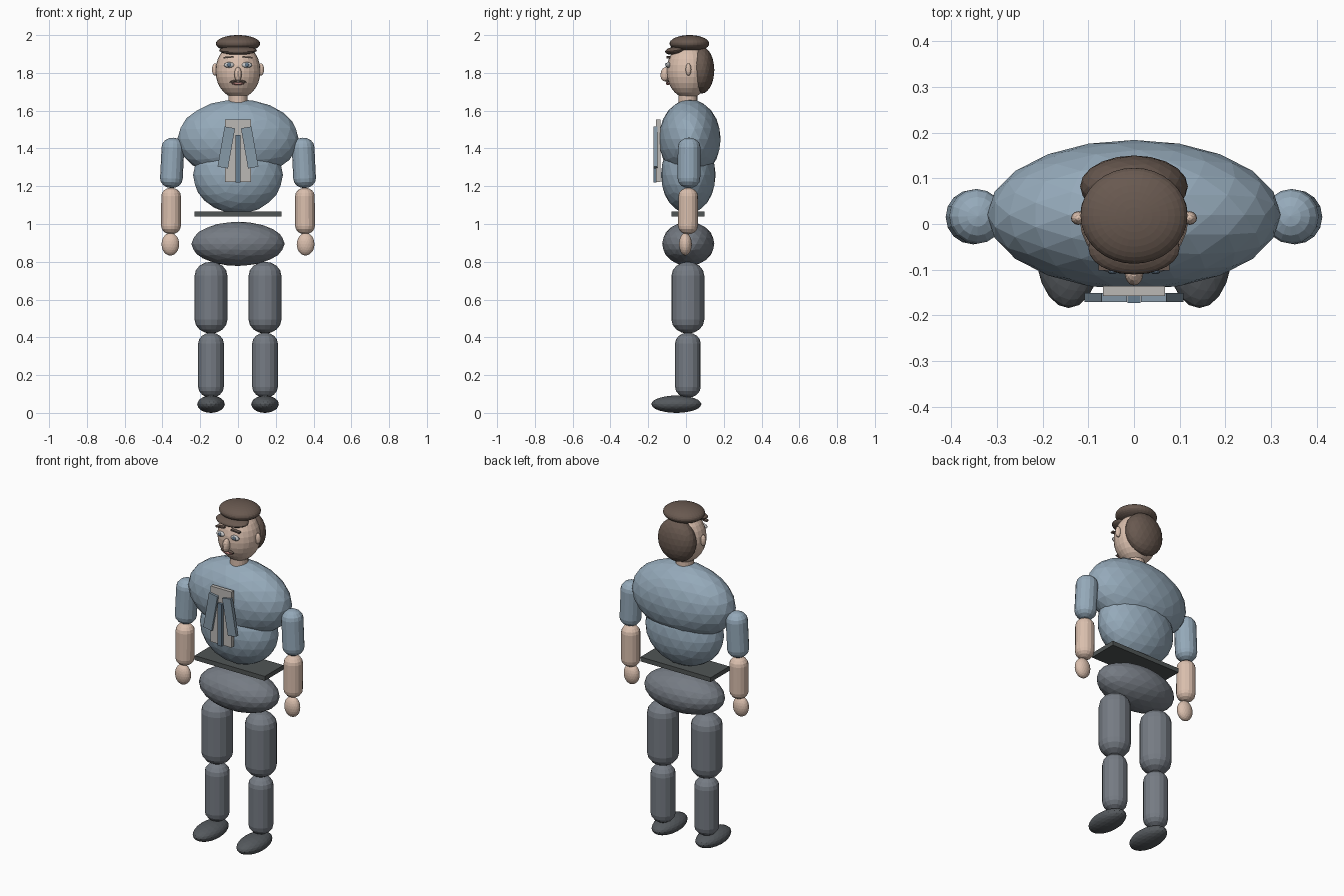
import bpy, bmesh, math
from mathutils import Matrix, Vector

if "Cube" in bpy.data.objects:
    bpy.data.objects.remove(bpy.data.objects["Cube"])


def mat(name, r, g, b):
    m = bpy.data.materials.new(name)
    m.diffuse_color = (r, g, b, 1)
    m.use_nodes = True
    m.node_tree.nodes["Principled BSDF"].inputs["Base Color"].default_value = m.diffuse_color
    return m


SHIRT = mat("shirt_blue", 0.30, 0.40, 0.49)
LAPEL = mat("lapel_blue", 0.24, 0.32, 0.39)
TIE = mat("tie_blue", 0.14, 0.21, 0.28)
CREAM = mat("undershirt_grey", 0.50, 0.48, 0.46)
SKIN = mat("skin", 0.70, 0.52, 0.42)
PANTS = mat("trouser_grey", 0.18, 0.20, 0.23)
SHOE = mat("shoe_dark", 0.09, 0.10, 0.11)
BELT = mat("belt_dark", 0.08, 0.09, 0.09)
HAIR = mat("hair_brown", 0.14, 0.10, 0.08)
WHITE = mat("eye_white", 0.75, 0.75, 0.75)
IRIS = mat("iris", 0.12, 0.18, 0.25)
LIP = mat("lip", 0.48, 0.22, 0.20)


def finish(bm, name, m, smooth=False):
    bmesh.ops.recalc_face_normals(bm, faces=bm.faces)
    me = bpy.data.meshes.new(name)
    bm.to_mesh(me)
    bm.free()
    for p in me.polygons:
        p.use_smooth = smooth
    me.materials.append(m)
    ob = bpy.data.objects.new(name, me)
    bpy.context.collection.objects.link(ob)
    return ob


def place(loc, size, axis='Y', deg=0):
    return (Matrix.Translation(loc) @ Matrix.Rotation(math.radians(deg), 4, axis)
            @ Matrix.Diagonal((*size, 1)))


def blob(name, loc, rad, m, sub=3):
    """Faceted ellipsoid."""
    bm = bmesh.new()
    bmesh.ops.create_icosphere(bm, subdivisions=sub, radius=1, matrix=place(loc, rad))
    return finish(bm, name, m)


def ball(name, loc, rad, m, seg=24, axis='X', deg=0, smooth=False):
    """Finer ellipsoid with latitude rings."""
    bm = bmesh.new()
    bmesh.ops.create_uvsphere(bm, u_segments=seg, v_segments=seg // 2 + 2, radius=1,
                              matrix=place(loc, rad, axis, deg))
    return finish(bm, name, m, smooth)


def box(name, loc, size, m, deg=0):
    bm = bmesh.new()
    bmesh.ops.create_cube(bm, size=1, matrix=place(loc, size, 'Y', deg))
    return finish(bm, name, m)


def capsule(name, a, b, r, m, sides=16, rings=4):
    """Round-ended limb whose tips touch a and b."""
    a, b = Vector(a), Vector(b)
    length, cap = (b - a).length, r * 0.85
    arc = [(r * math.sin(i * math.pi / 2 / rings), cap * (1 - math.cos(i * math.pi / 2 / rings)))
           for i in range(rings + 1)]
    prof = arc + [(x, length - h) for x, h in reversed(arc)]
    bm = bmesh.new()
    vs = [bm.verts.new((x, 0, h)) for x, h in prof]
    es = [bm.edges.new(p) for p in zip(vs, vs[1:])]
    bmesh.ops.spin(bm, geom=vs + es, axis=(0, 0, 1), cent=(0, 0, 0),
                   angle=2 * math.pi, steps=sides)
    bmesh.ops.remove_doubles(bm, verts=bm.verts, dist=1e-4)
    q = Vector((0, 0, 1)).rotation_difference(b - a)
    bm.transform(Matrix.Translation(a) @ q.to_matrix().to_4x4())
    return finish(bm, name, m)


# Torso
blob("chest", (0, 0.02, 1.45), (0.321, 0.164, 0.21), SHIRT)
blob("belly", (0, 0.012, 1.26), (0.238, 0.145, 0.205), SHIRT)
box("belt", (0, 0.01, 1.052), (0.46, 0.175, 0.026), BELT)
blob("hips", (0, 0.012, 0.895), (0.247, 0.138, 0.117), PANTS)

# Shirt front, tie and lapels
box("shirt_front", (0, -0.147, 1.387), (0.136, 0.022, 0.33), CREAM)
box("tie", (0, -0.164, 1.345), (0.028, 0.018, 0.25), TIE)

# Arms, legs and lapels on both sides
for s, side in ((-1, "left"), (1, "right")):
    box(f"lapel_{side}", (s * 0.062, -0.161, 1.405), (0.056, 0.02, 0.216), LAPEL, -s * 10)
    capsule(f"upper_arm_{side}", (s * 0.355, 0.015, 1.19), (s * 0.342, 0.017, 1.457), 0.06, SHIRT)
    capsule(f"forearm_{side}", (s * 0.355, 0.01, 0.945), (s * 0.354, 0.012, 1.192), 0.052, SKIN)
    blob(f"hand_{side}", (s * 0.358, -0.003, 0.893), (0.047, 0.034, 0.06), SKIN)
    capsule(f"thigh_{side}", (s * 0.143, 0.01, 0.42), (s * 0.143, 0.01, 0.80), 0.087, PANTS)
    capsule(f"shin_{side}", (s * 0.143, 0.01, 0.08), (s * 0.143, 0.01, 0.425), 0.068, PANTS)
    blob(f"shoe_{side}", (s * 0.143, -0.051, 0.046), (0.073, 0.133, 0.046), SHOE)
    # Face details
    ball(f"ear_{side}", (s * 0.122, 0.013, 1.818), (0.016, 0.015, 0.033), SKIN, 12)
    ball(f"eye_{side}", (s * 0.047, -0.094, 1.842), (0.027, 0.012, 0.015), WHITE, 16)
    ball(f"iris_{side}", (s * 0.047, -0.104, 1.842), (0.011, 0.006, 0.011), IRIS, 12)
    box(f"eyebrow_{side}", (s * 0.05, -0.092, 1.883), (0.055, 0.02, 0.008), HAIR, s * 5)
    ball(f"moustache_{side}", (s * 0.021, -0.1, 1.756), (0.024, 0.009, 0.006), HAIR, 12, 'Y', s * 12)

# Head
capsule("neck", (0, 0.01, 1.60), (0, 0.01, 1.74), 0.05, SKIN, 20)
ball("head", (0, 0.012, 1.81), (0.119, 0.115, 0.145), SKIN)
ball("nose", (0, -0.11, 1.793), (0.02, 0.025, 0.038), SKIN, 12, 'X', -8)
ball("mouth", (0, -0.096, 1.743), (0.034, 0.01, 0.007), LIP, 12)
blob("back_hair", (0, 0.082, 1.815), (0.118, 0.068, 0.125), HAIR)

# Flat cap
ball("cap_crown", (0, 0.018, 1.955), (0.117, 0.105, 0.045), HAIR, 32)
ball("cap_brim", (0, -0.053, 1.919), (0.1, 0.058, 0.022), HAIR, 24, 'X', 8)
